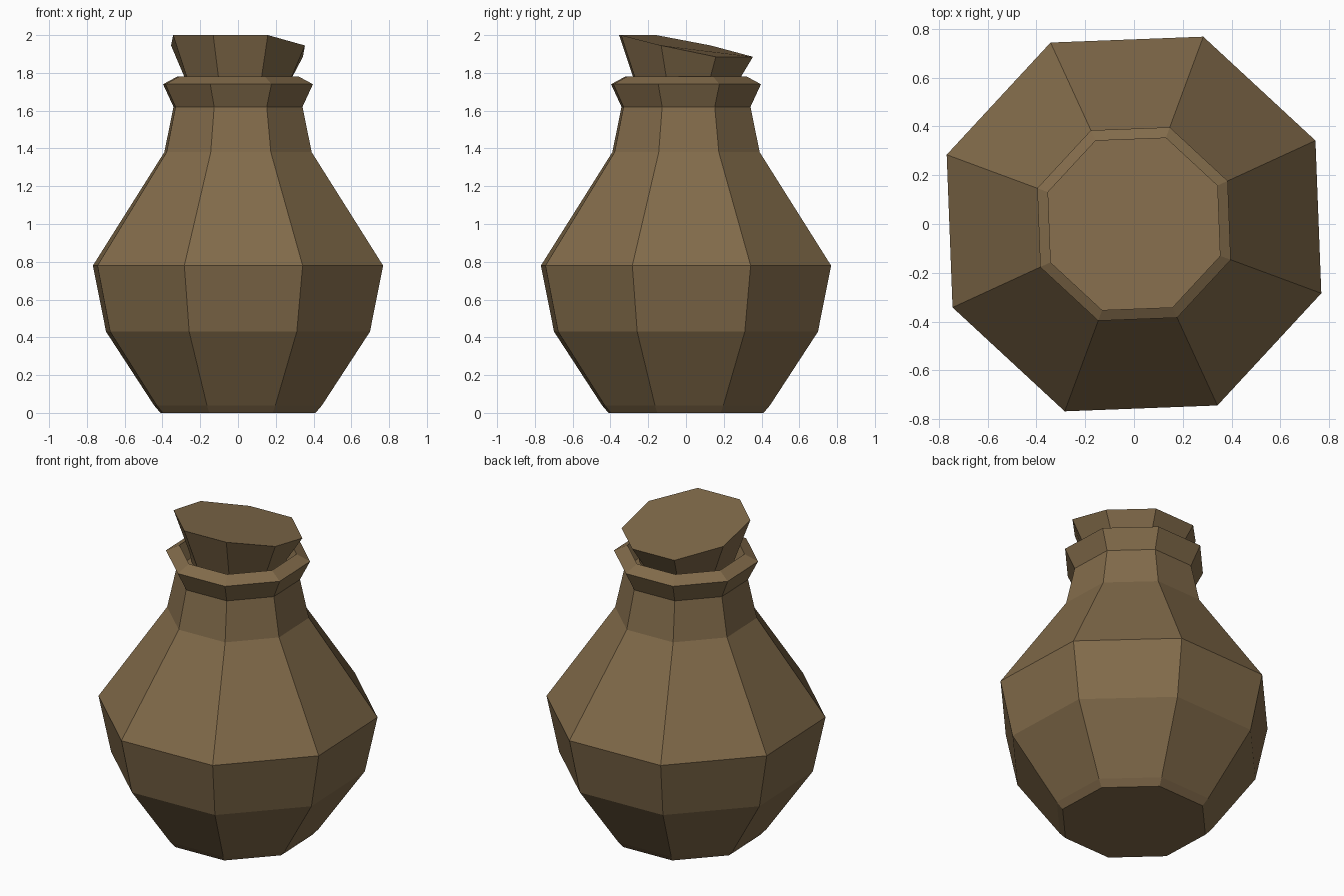
import bpy
import bmesh
import math

if "Cube" in bpy.data.objects:
    bpy.data.objects.remove(bpy.data.objects["Cube"])

SIDES = 8
TURN = math.radians(24.7)

clay = bpy.data.materials.new("brown clay")
clay.diffuse_color = (0.223, 0.147, 0.069, 1.0)
clay.use_nodes = True
clay.node_tree.nodes["Principled BSDF"].inputs["Base Color"].default_value = clay.diffuse_color


def ring(bm, radius, heights):
    """Octagonal ring of vertices; heights holds one z per corner."""
    pts = []
    for k, z in enumerate(heights):
        a = TURN + 2 * math.pi * k / SIDES
        pts.append(bm.verts.new((radius * math.cos(a), radius * math.sin(a), z)))
    return pts


def lathe(name, profile):
    """Skin a stack of octagonal rings and cap both ends."""
    bm = bmesh.new()
    rings = [ring(bm, r, z if isinstance(z, list) else [z] * SIDES) for r, z in profile]
    for low, high in zip(rings, rings[1:]):
        for k in range(SIDES):
            n = (k + 1) % SIDES
            bm.faces.new((low[k], low[n], high[n], high[k]))
    bm.faces.new(rings[0][::-1])
    bm.faces.new(rings[-1])
    bmesh.ops.recalc_face_normals(bm, faces=bm.faces)
    mesh = bpy.data.meshes.new(name)
    bm.to_mesh(mesh)
    bm.free()
    mesh.materials.append(clay)
    obj = bpy.data.objects.new(name, mesh)
    bpy.context.collection.objects.link(obj)
    return obj


# Jar body: foot, belly, neck, flared lip and the recess inside the mouth
lathe("jar_body", [
    (0.438, 0.0), (0.474, 0.04), (0.745, 0.43), (0.819, 0.78),
    (0.416, 1.38), (0.364, 1.62), (0.423, 1.74), (0.344, 1.78), (0.305, 1.68),
])

# Stopper: flaring plug whose top slopes down towards the back
lathe("stopper", [
    (0.285, 1.74),
    (0.378, [1.885, 1.885, 1.885, 1.945, 2.0, 2.0, 2.0, 1.945]),
])
# Hidden plug end, seating the stopper in the mouth
lathe("stopper_plug", [(0.27, 1.67), (0.285, 1.74)])
